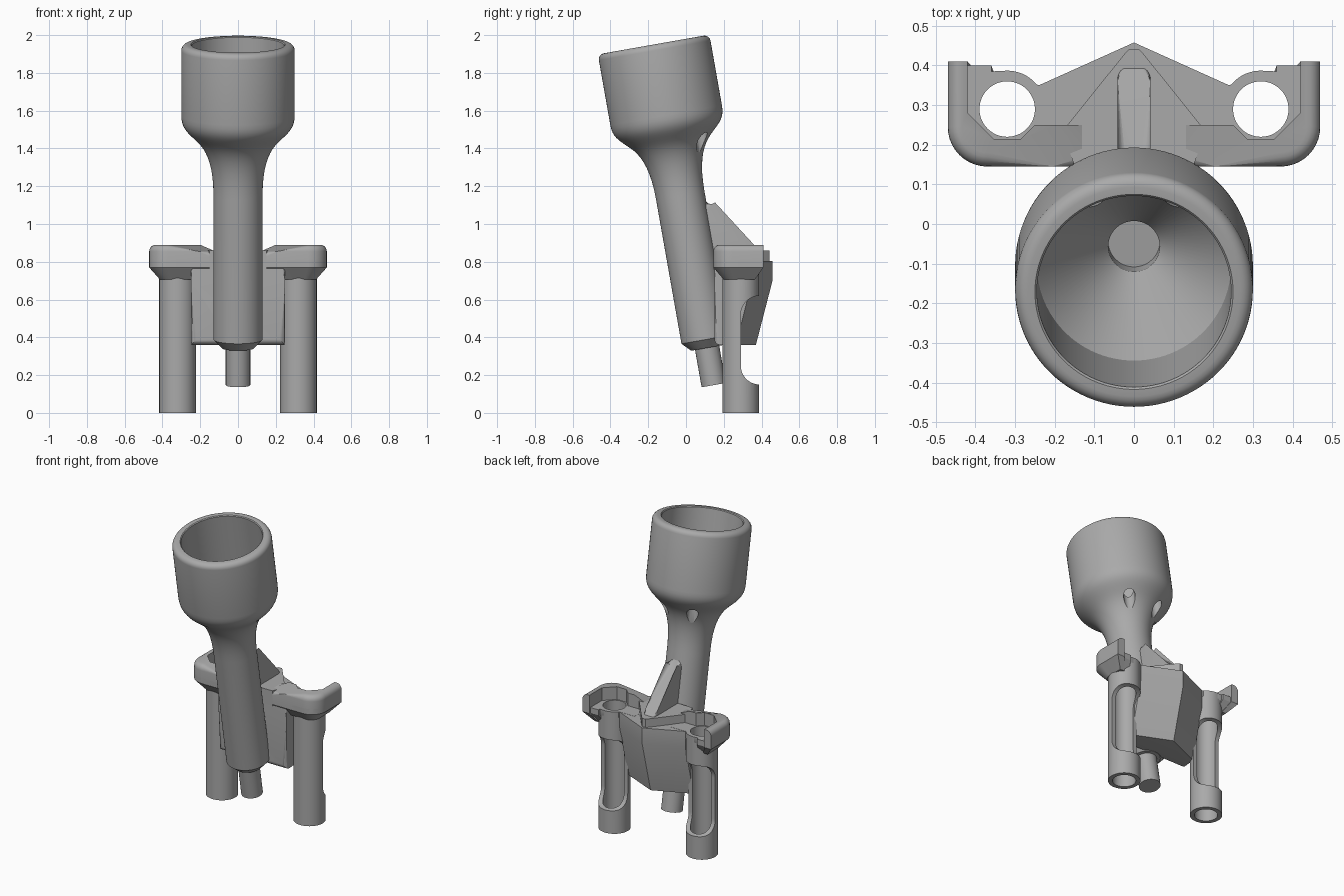
import bpy, bmesh, math
from mathutils import Matrix, Vector
from mathutils.geometry import interpolate_bezier

if "Cube" in bpy.data.objects:
    bpy.data.objects.remove(bpy.data.objects["Cube"])

grey = bpy.data.materials.new("plain grey")
grey.use_nodes = True
grey.diffuse_color = (0.4, 0.4, 0.4, 1)
grey.node_tree.nodes["Principled BSDF"].inputs["Base Color"].default_value = (0.4, 0.4, 0.4, 1)

# Frame of the leaning tube, z along its axis
TILT = Matrix.Translation((0, 0.112, 0.344)) @ Matrix.Rotation(math.radians(10), 4, 'X')
LEG_X, LEG_Y = 0.32, 0.29


def finish(name, bm, matrix=None):
    if matrix is not None:
        bm.transform(matrix)
    bmesh.ops.recalc_face_normals(bm, faces=bm.faces[:])
    me = bpy.data.meshes.new(name)
    bm.to_mesh(me)
    bm.free()
    me.materials.append(grey)
    ob = bpy.data.objects.new(name, me)
    bpy.context.collection.objects.link(ob)
    return ob


def lathe(name, profile, matrix, n=64):
    """Revolve a closed (radius, height) profile."""
    bm = bmesh.new()
    rings = [[bm.verts.new((r * math.cos(2 * math.pi * i / n), r * math.sin(2 * math.pi * i / n), z))
              for i in range(n)] for r, z in profile]
    for a, b in zip(rings, rings[1:] + rings[:1]):
        for i in range(n):
            j = (i + 1) % n
            bm.faces.new((a[i], a[j], b[j], b[i]))
    return finish(name, bm, matrix)


def rod(name, radius, low, high, matrix):
    bm = bmesh.new()
    bmesh.ops.create_cone(bm, cap_ends=True, segments=48, radius1=radius, radius2=radius,
                          depth=high - low, matrix=Matrix.Translation((0, 0, (low + high) / 2)))
    return finish(name, bm, matrix)


def loft(layers):
    """Join equal-length 3D loops and cap both ends."""
    bm = bmesh.new()
    loops = [[bm.verts.new(p) for p in layer] for layer in layers]
    n = len(loops[0])
    for a, b in zip(loops, loops[1:]):
        for i in range(n):
            j = (i + 1) % n
            bm.faces.new((a[i], a[j], b[j], b[i]))
    bm.faces.new(loops[0])
    bm.faces.new(loops[-1])
    return bm, loops


def at_z(points, z):
    return [(x, y, z) for x, y in points]


def arc(cx, cy, r, start, end, n=10):
    return [(cx + r * math.cos(math.radians(start + (end - start) * i / n)),
             cy + r * math.sin(math.radians(start + (end - start) * i / n))) for i in range(n + 1)]


def bez(a, b, c, d):
    return [(p.x, p.y) for p in interpolate_bezier(Vector(a), Vector(b), Vector(c), Vector(d), 10)]


def cut(ob, cutters):
    bpy.context.view_layer.objects.active = ob
    for c in cutters:
        m = ob.modifiers.new("cut", 'BOOLEAN')
        m.operation, m.solver, m.object = 'DIFFERENCE', 'EXACT', c
        bpy.ops.object.modifier_apply(modifier=m.name)
    for c in cutters:
        bpy.data.objects.remove(c)


# Leaning tube flaring into a cup, bored through
outer = [(0.086, 0), (0.13, 0.045)]
outer += bez((0.13, 0.82), (0.13, 0.98), (0.165, 1.06), (0.215, 1.11))
outer += bez((0.215, 1.11), (0.265, 1.16), (0.3, 1.18), (0.3, 1.25))[1:]
outer += arc(0.268, 1.599, 0.032, 0, 90, 5)
inner = [(0.25, 1.631), (0.245, 1.626), (0.245, 1.24), (0.065, 0.97), (0.065, 0)]
cup_tube = lathe("cup_tube", outer + inner, TILT, 96)

# Two drain holes at the back of the neck, along the tube
drains = []
for s in (-1, 1):
    a = math.radians(33)
    spot = Matrix.Translation((s * 0.195 * math.sin(a), 0.195 * math.cos(a), 0))
    drains.append(rod("drain_cutter", 0.035, 0.97, 1.3, TILT @ spot))
cut(cup_tube, drains)

# Central wedge block between the legs
def wedge_outline(ridge, side):
    return [(-0.25, 0.15), (0.25, 0.15), (0.24, side), (0, ridge), (-0.24, side)]

bm, loops = loft([at_z(wedge_outline(0.37, 0.265), 0.36),
                  at_z(wedge_outline(0.458, 0.35), 0.70),
                  at_z(wedge_outline(0.458, 0.35), 0.805)])
front = {v for loop in loops for v in loop if v.co.y < 0.16}
edges = [e for e in bm.edges if set(e.verts) <= front
         and (abs(e.verts[0].co.x - e.verts[1].co.x) < 0.01 or e.verts[0].co.z < 0.4)]
bmesh.ops.bevel(bm, geom=edges, offset=0.03, segments=5, profile=0.5, affect='EDGES')
wedge = finish("wedge_block", bm)
cut(wedge, [rod("bore_cutter", 0.065, -0.2, 0.9, TILT)])

# Raised triangular platform behind the tube
tri = [(-0.15, 0.145), (0.15, 0.145), (0.18, 0.235)]
tri += [(0.025, 0.428), (0.012, 0.441), (-0.012, 0.441), (-0.025, 0.428), (-0.18, 0.235)]
bm, loops = loft([at_z(tri, 0.76), at_z(tri, 0.86)])
finish("platform", bm)

# Sloping gusset from platform to tube
side = [(0.1, 0.84), (0.415, 0.84), (0.36, 0.89), (0.128, 1.09), (0.1, 1.13)]
bm, loops = loft([[(x, y, z) for y, z in side] for x in (-0.042, 0.042)])
ridge = [e for e in bm.edges if abs(e.verts[0].co.x - e.verts[1].co.x) < 0.01
         and min(v.co.z for v in e.verts) > 0.83 and max(v.co.y for v in e.verts) > 0.12
         and max(v.co.z for v in e.verts) > 0.85]
bmesh.ops.bevel(bm, geom=ridge, offset=0.035, segments=5, profile=0.5, affect='EDGES')
finish("gusset", bm)

corner = arc(0.37, 0.245, 0.1, -90, 0)
for s, label in ((-1, "right"), (1, "left")):
    # Slotted hollow leg
    here = Matrix.Translation((s * LEG_X, LEG_Y, 0))
    leg = lathe(label + "_leg", [(0.07, 0), (0.097, 0), (0.097, 0.806), (0.07, 0.806)], here)
    slot = arc(0.39, 0.52, 0.1, 90, 180) + arc(0.39, 0.25, 0.1, 180, 270) + [(0.5, 0.15), (0.5, 0.62)]
    bm, loops = loft([[(s * LEG_X + dx, y, z) for y, z in slot] for dx in (-0.12, 0.12)])
    cut(leg, [finish("slot_cutter", bm)])

    # Bracket shelf, tapering down to the leg
    shelf = [(0.13, 0.145)] + corner + [(0.47, 0.41), (0.42, 0.41), (0.42, 0.4), (0.36, 0.4),
                                        (0.36, 0.385), (0.32, 0.387), (0.24, 0.35), (0.13, 0.35)]
    small = [(LEG_X + (x - LEG_X) * 0.62, LEG_Y + (y - LEG_Y) * 0.62) for x, y in shelf]
    bm, loops = loft([at_z(small, 0.705), at_z(shelf, 0.77), at_z(shelf, 0.806)])
    bm.transform(Matrix.Scale(s, 4, (1, 0, 0)))
    ob = finish(label + "_shelf", bm)
    cut(ob, [rod("leg_cutter", 0.07, 0.5, 1, here)])

    # Raised wall wrapping the shelf, dropping towards the tube
    rim = [(0.12, 0.145), (0.2, 0.145)] + corner + [(0.47, 0.41)]
    wall = rim + [(0.42, 0.41), (0.42, 0.28), (0.355, 0.215), (0.285, 0.215), (0.25, 0.25),
                  (0.2, 0.25), (0.12, 0.25)]
    bm, loops = loft([at_z(wall, 0.77), at_z(wall, 0.89)])
    top = loops[1]
    bmesh.ops.connect_verts(bm, verts=[top[1], top[-2]])
    for v in (top[0], top[-1]):
        v.co.z = 0.855
    edge_verts = set(top[:len(rim)])
    edges = [e for e in bm.edges if set(e.verts) <= edge_verts]
    bmesh.ops.bevel(bm, geom=edges, offset=0.035, segments=5, profile=0.5, affect='EDGES')
    bm.transform(Matrix.Scale(s, 4, (1, 0, 0)))
    finish(label + "_wall", bm)

# Smooth shading with crisp edges
bpy.ops.object.select_all(action='DESELECT')
for ob in bpy.context.collection.objects:
    if ob.type == 'MESH' and ob.data.materials and ob.data.materials[0] == grey:
        ob.select_set(True)
        bpy.context.view_layer.objects.active = ob
bpy.ops.object.shade_smooth_by_angle(angle=math.radians(30))
